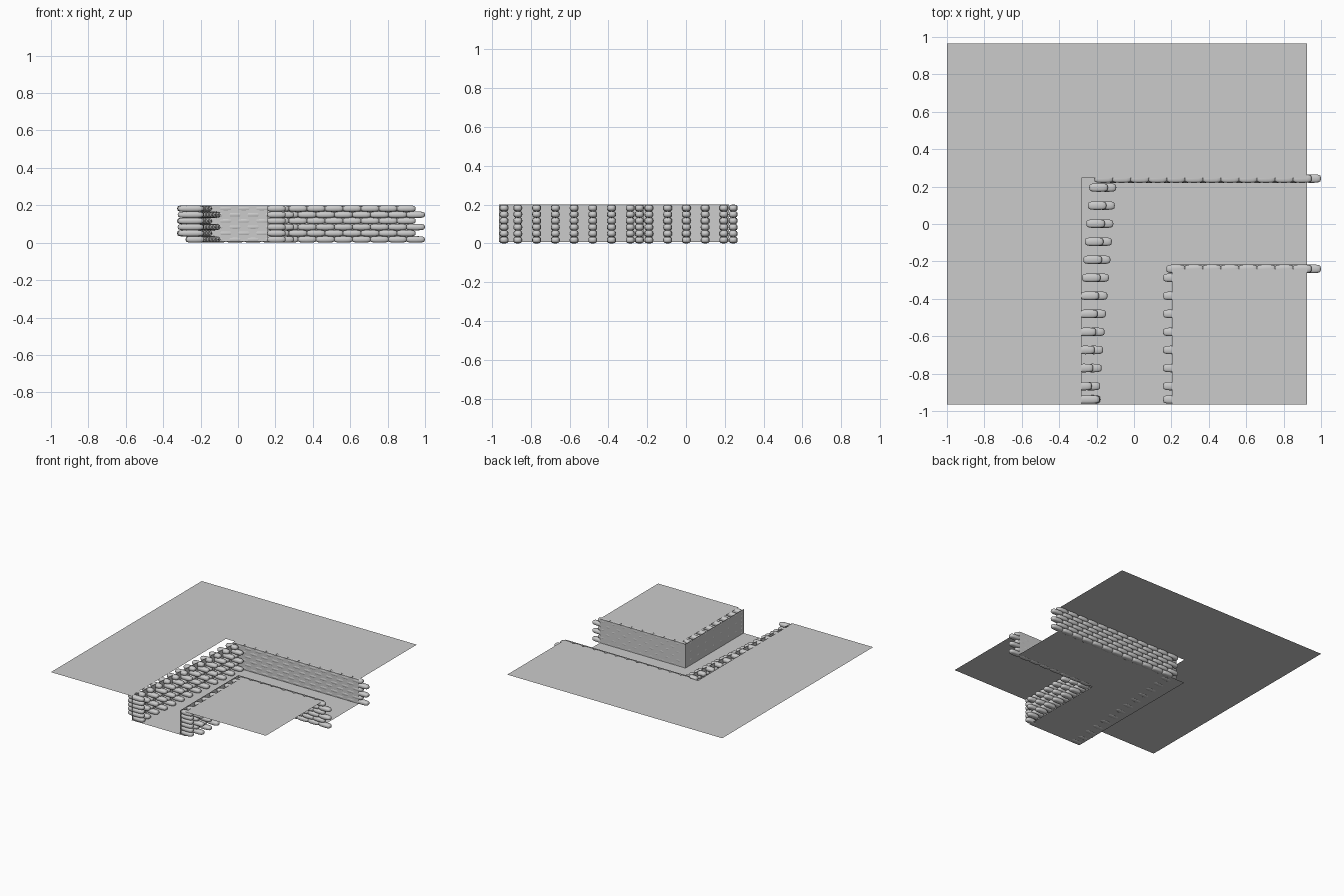
import bpy, math

if "Cube" in bpy.data.objects:
    bpy.data.objects.remove(bpy.data.objects["Cube"])

FRONT, END, TOP = -0.965, 0.925, 0.2
PITCH = 0.0965
ROWS = [0.0175 + 0.033 * i for i in range(6)]


def make(name, verts, faces, smooth=False):
    me = bpy.data.meshes.new(name)
    me.from_pydata(verts, [], faces)
    me.update()
    if smooth:
        me.polygons.foreach_set("use_smooth", [True] * len(me.polygons))
    ob = bpy.data.objects.new(name, me)
    bpy.context.collection.objects.link(ob)
    return ob


def sheet(name, outline, z):
    make(name, [(x, y, z) for x, y in outline], [list(range(len(outline)))])


def wall(name, a, b):
    make(name, [(*a, 0.006), (*b, 0.006), (*b, TOP), (*a, TOP)], [(0, 1, 2, 3)])


def spow(v, p):
    return math.copysign(abs(v) ** p, v)


def bag_shape(seg=16, rings=8):
    """Rounded pillow with unit size, long axis on x."""
    vs, fs = [(-0.5, 0, 0)], []
    for r in range(1, rings):
        t = math.pi * r / rings
        rad, x = 0.5 * spow(math.sin(t), 0.5), -0.5 * spow(math.cos(t), 0.7)
        for s in range(seg):
            a = 2 * math.pi * s / seg
            vs.append((x, rad * spow(math.cos(a), 0.65), rad * spow(math.sin(a), 0.75)))
    vs.append((0.5, 0, 0))
    last = len(vs) - 1
    for s in range(seg):
        n = (s + 1) % seg
        fs.append((0, 1 + n, 1 + s))
        for r in range(rings - 2):
            o = 1 + r * seg
            fs.append((o + s, o + n, o + seg + n, o + seg + s))
        fs.append((last - seg + s, last - seg + n, last))
    return vs, fs


BAG_V, BAG_F = bag_shape()


def bags(name, places):
    """One mesh of many bags; each place is x, y, z, length."""
    vs, fs = [], []
    for x, y, z, length in places:
        o = len(vs)
        vs += [(x + v[0] * length, y + v[1] * 0.046, z + v[2] * 0.035) for v in BAG_V]
        fs += [[o + i for i in f] for f in BAG_F]
    make(name, vs, fs, True)


# Ground around the trench, inner ground, and the L-shaped floor
sheet("outer_ground", [(-1, FRONT), (-0.28, FRONT), (-0.28, 0.245), (END, 0.245),
                       (END, 0.965), (-1, 0.965)], TOP)
sheet("inner_ground", [(0.203, FRONT), (END, FRONT), (END, -0.24), (0.203, -0.24)], TOP)
sheet("trench_floor", [(-0.28, FRONT), (0.203, FRONT), (0.203, -0.24), (END, -0.24),
                       (END, 0.245), (-0.28, 0.245)], 0.004)

# Trench walls; the left one runs at a slight slant
wall("back_wall", (-0.18, 0.222), (END, 0.222))
wall("left_wall", (-0.275, FRONT), (-0.18, 0.222))
wall("inner_right_wall", (0.157, FRONT), (0.157, -0.218))
wall("inner_back_wall", (0.157, -0.218), (END, -0.218))


# Sandbag courses along x, every second row shifted by half a bag
def course(y, count):
    return [(0.949 - (0.05 if r % 2 else 0) - PITCH * i, y, z, 0.102)
            for r, z in enumerate(ROWS) for i in range(count)]


bags("back_sandbags", course(0.243, 12))
bags("inner_back_sandbags", course(-0.24, 8))

# Sandbag stacks along y, lying crosswise, with a closing stack at the front
ys = [0.195 - PITCH * i for i in range(12)]
left, right = [], []
for r, z in enumerate(ROWS):
    shift = -0.0225 if r % 2 else 0.0225
    for y in ys:
        left.append((-0.167 + 0.081 * (y - 0.195) + shift, y, z, 0.1))
        if y < -0.25:
            right.append((0.2275 + shift, y, z, 0.1))
    left.append((-0.253 if r else -0.23, -0.938, z, 0.14 if r else 0.1))
    right.append((0.205, -0.938, z, 0.1))
bags("left_sandbags", left)
bags("inner_right_sandbags", right)
